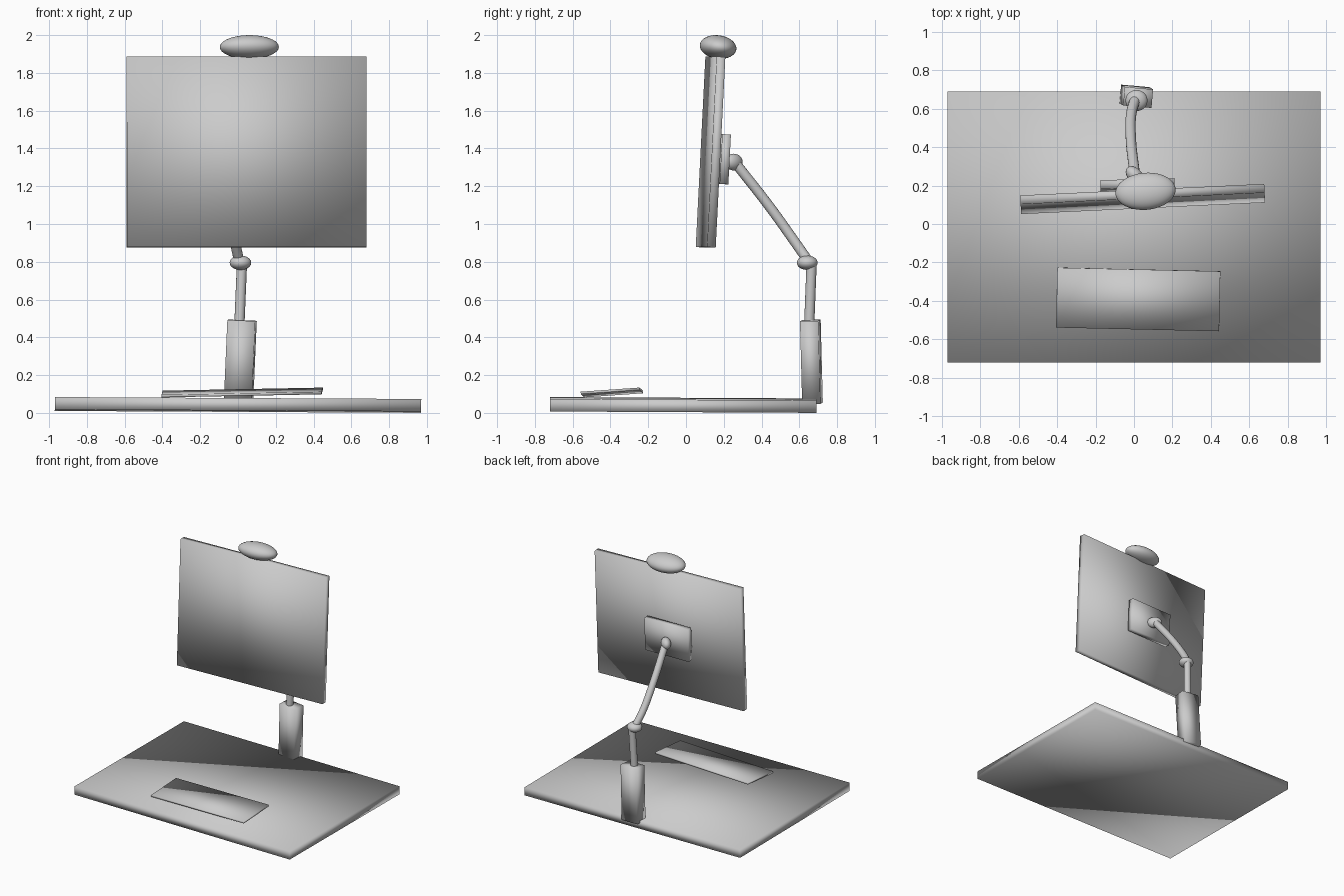
import bpy
from math import radians

if "Cube" in bpy.data.objects:
    bpy.data.objects.remove(bpy.data.objects["Cube"])


def finish(ob, name):
    ob.name = name
    bpy.ops.object.shade_smooth()
    return ob


def box(name, loc, size, rot=(0, 0, 0)):
    # Plain box, smooth across its edges for the soft pillowed look
    bpy.ops.mesh.primitive_cube_add(size=1, location=loc,
                                    rotation=[radians(a) for a in rot])
    ob = bpy.context.object
    ob.scale = size
    bpy.ops.object.transform_apply(location=False, rotation=False, scale=True)
    return finish(ob, name)


def ellipsoid(name, loc, radii, rot=(0, 0, 0)):
    bpy.ops.mesh.primitive_uv_sphere_add(segments=40, ring_count=20, radius=1, location=loc,
                                         rotation=[radians(a) for a in rot])
    ob = bpy.context.object
    ob.scale = radii
    bpy.ops.object.transform_apply(location=False, rotation=False, scale=True)
    return finish(ob, name)


def tube(name, points, radius):
    cu = bpy.data.curves.new(name, 'CURVE')
    cu.dimensions = '3D'
    cu.bevel_depth = radius
    cu.bevel_resolution = 6
    cu.use_fill_caps = True
    sp = cu.splines.new('BEZIER')
    sp.bezier_points.add(len(points) - 1)
    for bp, p in zip(sp.bezier_points, points):
        bp.co = p
        bp.handle_left_type = bp.handle_right_type = 'AUTO'
    ob = bpy.data.objects.new(name, cu)
    bpy.context.collection.objects.link(ob)
    bpy.ops.object.select_all(action='DESELECT')
    ob.select_set(True)
    bpy.context.view_layer.objects.active = ob
    bpy.ops.object.convert(target='MESH')
    return finish(bpy.context.object, name)


# Desk top and keyboard
box("desk_top", (0, -0.015, 0.042), (1.94, 1.41, 0.066), (-0.3, 0.3, 0))
box("keyboard", (0.022, -0.392, 0.108), (0.848, 0.312, 0.014), (4, -1.1, -1.3))

# Clamp and arm at the back edge
box("clamp", (0.012, 0.664, 0.27), (0.148, 0.097, 0.44), (1.3, 2.6, -5))
tube("arm_post", [(0.007, 0.652, 0.46), (0.021, 0.665, 0.79)], 0.027)
ellipsoid("arm_elbow", (0.013, 0.642, 0.795), (0.057, 0.055, 0.038))
tube("upper_arm", [(0.007, 0.65, 0.8), (-0.013, 0.58, 0.9),
                   (-0.016, 0.44, 1.095), (0.004, 0.26, 1.325)], 0.027)
ellipsoid("arm_head", (0.005, 0.252, 1.328), (0.057, 0.037, 0.044), (0, 0, 135))

# Monitor with its mounting plate
box("mount_plate", (0.018, 0.203, 1.343), (0.385, 0.046, 0.264), (-3, 0, 1.5))
box("monitor", (0.045, 0.13, 1.381), (1.27, 0.046, 1.01), (-2.9, 0, 2.7))

# Webcam on top
ellipsoid("webcam", (0.06, 0.17, 1.937), (0.157, 0.097, 0.062), (-8, 0, 5))
